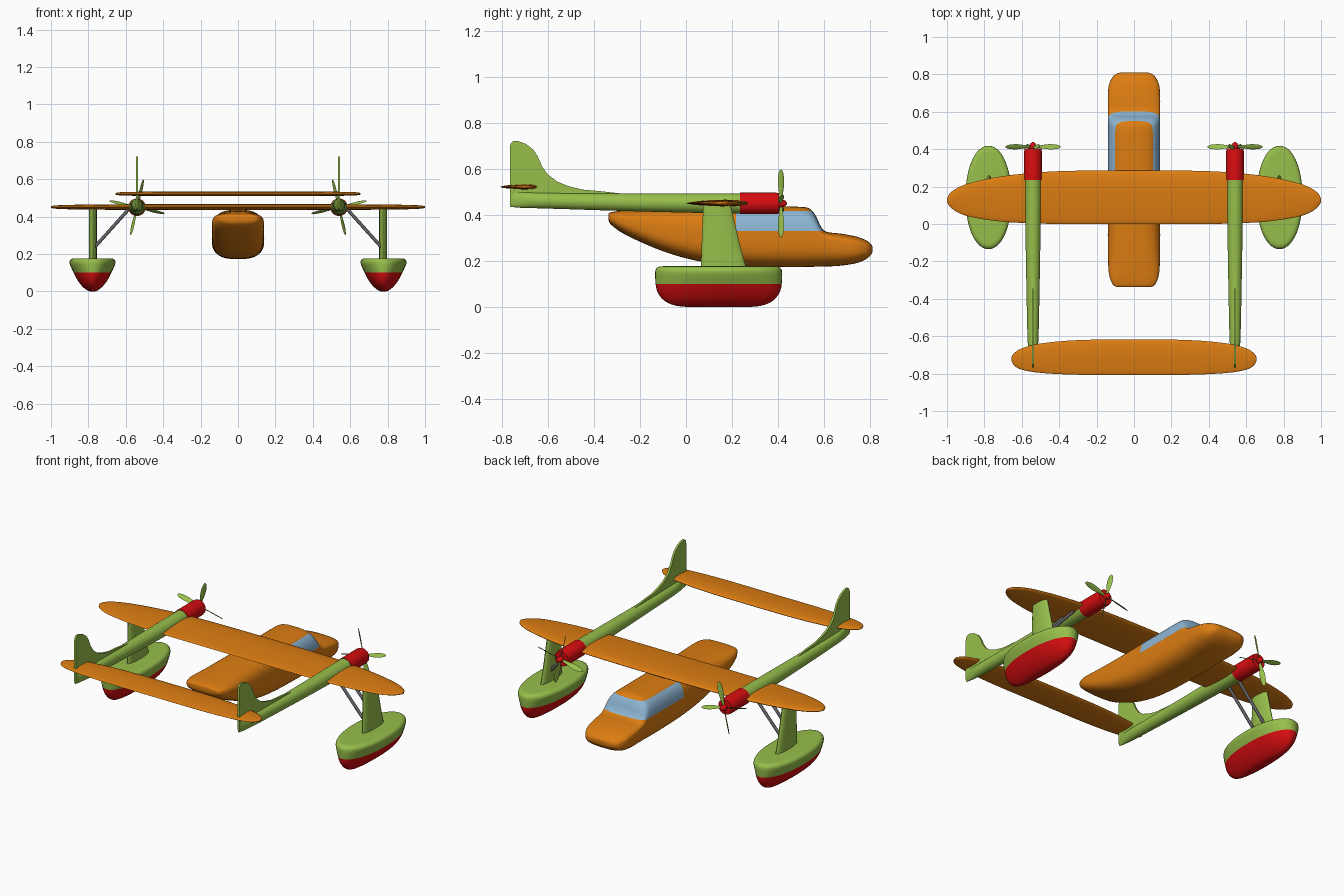
import bpy, bmesh, math
from mathutils import Vector

if "Cube" in bpy.data.objects:
    bpy.data.objects.remove(bpy.data.objects["Cube"])


def material(name, rgb):
    m = bpy.data.materials.new(name)
    m.diffuse_color = (*rgb, 1)
    m.use_nodes = True
    m.node_tree.nodes["Principled BSDF"].inputs["Base Color"].default_value = m.diffuse_color
    return m


ORANGE = material("orange_paint", (0.72, 0.205, 0.006))
GREEN = material("green_paint", (0.31, 0.52, 0.07))
RED = material("red_paint", (0.68, 0.004, 0.005))
GLASS = material("blue_glass", (0.27, 0.47, 0.66))
GREY = material("grey_metal", (0.13, 0.13, 0.14))


def spline(rows, n=4):
    """Catmull-Rom subdivision of a table of section values."""
    out = []
    for i in range(len(rows) - 1):
        a, b, c, d = (rows[max(i - 1, 0)], rows[i], rows[i + 1],
                      rows[min(i + 2, len(rows) - 1)])
        for k in range(n):
            t = k / n
            out.append([0.5 * (2 * q + (r - p) * t + (2 * p - 5 * q + 4 * r - s) * t * t
                               + (3 * q - p - 3 * r + s) * t ** 3)
                        for p, q, r, s in zip(a, b, c, d)])
    return out + [list(rows[-1])]


def finish(bm, name, mats, angle=40):
    bmesh.ops.recalc_face_normals(bm, faces=bm.faces)
    me = bpy.data.meshes.new(name)
    bm.to_mesh(me)
    bm.free()
    ob = bpy.data.objects.new(name, me)
    bpy.context.collection.objects.link(ob)
    for m in mats:
        me.materials.append(m)
    bpy.ops.object.select_all(action='DESELECT')
    ob.select_set(True)
    bpy.context.view_layer.objects.active = ob
    bpy.ops.object.shade_smooth_by_angle(angle=math.radians(angle))
    return ob


def loft(rings):
    """Skin closed rings of points and cap both ends."""
    bm = bmesh.new()
    vs = [[bm.verts.new(p) for p in r] for r in rings]
    n = len(vs[0])
    for a, b in zip(vs, vs[1:]):
        for i in range(n):
            j = (i + 1) % n
            bm.faces.new((a[i], a[j], b[j], b[i]))
    bm.faces.new(vs[0])
    bm.faces.new(vs[-1])
    return bm


def circle(n, power=2):
    """Unit superellipse points."""
    pts = []
    for i in range(n):
        t = 2 * math.pi * i / n
        c, s = math.cos(t), math.sin(t)
        pts.append((math.copysign(abs(c) ** (2 / power), c),
                    math.copysign(abs(s) ** (2 / power), s)))
    return pts


def cut(bm, co, no):
    bmesh.ops.bisect_plane(bm, geom=bm.verts[:] + bm.edges[:] + bm.faces[:],
                           plane_co=co, plane_no=no)


# Fuselage: y, half width, bottom, widest height, top
body = [(-.337, .085, .378, .392, .404), (-.325, .112, .357, .39, .412),
        (-.26, .135, .312, .375, .42), (-.1, .14, .242, .33, .428),
        (.05, .14, .2, .31, .432), (.2, .14, .18, .305, .435),
        (.36, .14, .174, .30, .436), (.5, .14, .173, .30, .435),
        (.54, .14, .174, .30, .425), (.565, .14, .175, .30, .395),
        (.585, .14, .175, .298, .352), (.61, .14, .176, .295, .327),
        (.67, .14, .179, .28, .319), (.74, .135, .19, .265, .306),
        (.785, .115, .209, .255, .289), (.804, .092, .227, .253, .273),
        (.81, .07, .238, .252, .264)]
bm = loft([[(w * c, y, zc + s * ((hi - zc) if s > 0 else (zc - lo)))
            for c, s in circle(48, 3)] for y, w, lo, zc, hi in spline(body)])
cut(bm, (0, 0, .331), (0, 0, 1))
cut(bm, (0, 0, .416), (0, 0, 1))
cut(bm, (0, .218, 0), (0, 1, 0))
for f in bm.faces:      # side windows and windscreen
    c = f.calc_center_median()
    f.material_index = int(.331 < c.z < .416 and c.y > .218)
finish(bm, "fuselage", [ORANGE, GLASS])


# Wing and tailplane: x, leading edge, trailing edge
def wing(name, half, z, thick):
    rows = [(-x, a, b) for x, a, b in half[:0:-1]] + half
    chord0 = half[0][1] - half[0][2]
    rings = []
    for x, a, b in spline(rows):
        h = thick / 2 * ((a - b) / chord0) ** .5
        rings.append([(x, (a + b) / 2 + c * (a - b) / 2, z + s * h * (1 + .3 * c))
                      for c, s in circle(24)])
    finish(loft(rings), name, [ORANGE], 50)


wing("main_wing", [(0, .287, 0), (.3, .285, 0), (.5, .277, .002), (.7, .256, .012),
                   (.85, .226, .033), (.93, .2, .056), (.98, .168, .088),
                   (1, .137, .118)], .451, .03)
wing("tailplane", [(0, -.617, -.806), (.3, -.621, -.806), (.5, -.639, -.796),
                   (.6, -.665, -.779), (.64, -.69, -.757), (.655, -.712, -.733)],
     .522, .024)


def rod(name, a, b, r, mat, n=12):
    a, b = Vector(a), Vector(b)
    q = (b - a).to_track_quat('Z', 'Y')
    finish(loft([[p + q @ Vector((r * c, r * s, 0)) for c, s in circle(n)]
                 for p in (a, b)]), name, [mat])


FIN = [(-.2, .484), (-.37, .503), (-.45, .51), (-.51, .525), (-.56, .545), (-.6, .575),
       (-.625, .61), (-.645, .655), (-.665, .685), (-.695, .708), (-.73, .721),
       (-.752, .721), (-.763, .71), (-.766, .69), (-.766, .45), (-.5, .45)]

for side, s in (("left", -1), ("right", 1)):
    X = .54 * s
    # Tail boom: y, half width, bottom, top
    boom = [(.24, .044, .406, .494), (0, .041, .41, .493), (-.3, .036, .418, .493),
            (-.55, .031, .426, .495), (-.65, .027, .429, .497),
            (-.72, .016, .431, .499), (-.766, .004, .436, .5)]
    finish(loft([[(X + w * c, y, (lo + hi) / 2 + v * (hi - lo) / 2)
                  for c, v in circle(24)] for y, w, lo, hi in spline(boom)]),
           side + "_tail_boom", [GREEN])

    # Tail fin
    finish(loft([[(X + d, y, z) for y, z in FIN] for d in (-.006, .006)]),
           side + "_tail_fin", [GREEN])

    # Engine cowl and spinner
    finish(loft([[(X + r * c, y, .45 + r * v) for c, v in circle(28)]
                 for y, r in ((.235, .044), (.235, .047), (.39, .047), (.404, .044))]),
           side + "_engine_cowl", [RED])
    finish(loft([[(X + r * c, y, .45 + r * v) for c, v in circle(16)]
                 for y, r in ((.4, .017), (.42, .017), (.432, .012), (.438, .004))]),
           side + "_spinner", [RED])

    # Propeller blades, pitched about their own axis
    for k in range(4):
        t = math.radians(77 + 90 * k)
        out = Vector((math.cos(t), 0, math.sin(t)))
        tan = Vector((-math.sin(t), 0, math.cos(t)))
        chord = -.5 * tan + Vector((0, .866, 0))
        thick = chord.cross(out)
        rings = []
        for r, w in spline([(.008, .005), (.04, .009), (.085, .0155), (.12, .0145),
                            (.143, .009), (.151, .002)], 3):
            ring = [out * r + chord * (w * c) + thick * (.002 * v) for c, v in circle(10)]
            rings.append([(X - s * p.x, .413 + p.y, .45 + p.z) for p in ring])
        finish(loft(rings), f"{side}_propeller_blade_{k + 1}", [GREEN])

    # Float: height, half width, half length
    F = .778 * s
    hull = [(0, .012, .13), (.004, .025, .18), (.018, .045, .222), (.04, .066, .25),
            (.07, .086, .268), (.1, .101, .274), (.13, .115, .276), (.153, .123, .276),
            (.167, .119, .271), (.175, .108, .258), (.177, .09, .24)]
    bm = loft([[(F + w * c, .142 + ln * v, z) for c, v in circle(48, 2.1)]
               for z, w, ln in spline(hull, 2)])
    for f in bm.faces:      # red below the waterline
        f.material_index = int(f.calc_center_median().z < .1)
    finish(bm, side + "_float", [GREEN, RED])

    # Float pylon with streamlined section
    finish(loft([[(.776 * s + .021 * v, (a + b) / 2 + c * (a - b) / 2, z)
                  for c, v in circle(24)]
                 for z, a, b in ((.17, .262, .065), (.27, .235, .068), (.45, .192, .075))]),
           side + "_float_pylon", [GREEN])

    # Bracing struts
    for k, y in enumerate((.1, .185)):
        rod(f"{side}_strut_{k + 1}", (.768 * s, y, .235), (.575 * s, y, .45), .009, GREY)
